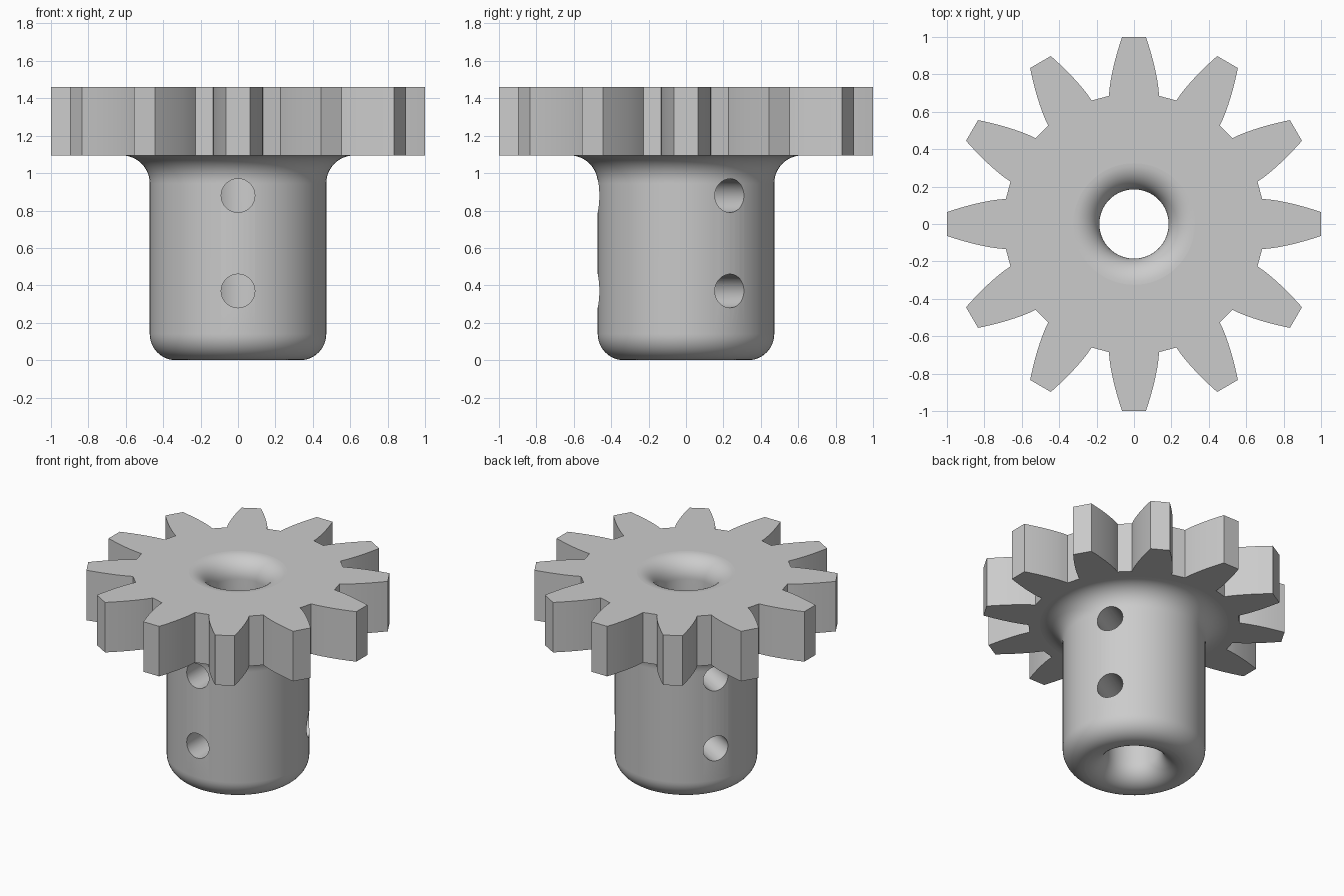
import bpy, bmesh
from math import sin, cos, pi, radians
from mathutils import Matrix, Vector

if "Cube" in bpy.data.objects:
    bpy.data.objects.remove(bpy.data.objects["Cube"])

TEETH, SIDES = 12, 96
TOP, UNDER = 1.46, 1.095          # gear plate heights
BORE, HUB, FILLET = 0.185, 0.472, 0.14

grey = bpy.data.materials.new("plain grey")
grey.use_nodes = True
grey.diffuse_color = (0.6, 0.6, 0.6, 1)
grey.node_tree.nodes["Principled BSDF"].inputs["Base Color"].default_value = (0.6, 0.6, 0.6, 1)


def add_object(name, bm):
    mesh = bpy.data.meshes.new(name)
    bm.to_mesh(mesh)
    bm.free()
    obj = bpy.data.objects.new(name, mesh)
    bpy.context.collection.objects.link(obj)
    return obj


def arc(cx, cz, r, start, end, steps=12):
    angles = [radians(start + (end - start) * i / steps) for i in range(steps + 1)]
    return [(cx + r * cos(a), cz + r * sin(a)) for a in angles]


def loop_edges(bm, verts):
    return [bm.edges.get((a, b)) or bm.edges.new((a, b))
            for a, b in zip(verts, verts[1:] + verts[:1])]


def skin(bm, rings):
    for low, high in zip(rings, rings[1:]):
        for i in range(len(low)):
            j = (i + 1) % len(low)
            bm.faces.new((low[i], low[j], high[j], high[i]))


bm = bmesh.new()

# Bore and hub: flared bore, rounded lower rim, hub wall, fillet under the plate
profile = (arc(BORE + FILLET, TOP - FILLET, FILLET, 90, 180)
           + arc(BORE + FILLET, FILLET, FILLET, 180, 270)
           + arc(HUB - FILLET, FILLET, FILLET, 270, 360)
           + arc(HUB + 0.15, UNDER - 0.15, 0.15, 180, 90))
rings = [[bm.verts.new((r * cos(2 * pi * i / SIDES), r * sin(2 * pi * i / SIDES), z))
          for i in range(SIDES)] for r, z in profile]
skin(bm, rings)

# Gear plate: one tooth flank, mirrored and repeated round the rim
flank = [(0.685 + 0.315 * t, 0.134 - 0.07 * t ** 1.5) for t in [i / 8 for i in range(9)]]
tooth = [(r, -w) for r, w in flank] + flank[::-1]
outline = []
for k in range(TEETH):
    turn = Matrix.Rotation(2 * pi * k / TEETH, 3, 'Z')
    outline += [turn @ Vector((x, y, 0)) for x, y in tooth]
rim = [[bm.verts.new((p.x, p.y, z)) for p in outline] for z in (UNDER, TOP)]
skin(bm, rim)

# Flat faces of the plate between rim and hub
for outer, inner, way in ((rim[1], rings[0], 1), (rim[0], rings[-1], -1)):
    bmesh.ops.triangle_fill(bm, use_beauty=True, normal=(0, 0, way),
                            edges=loop_edges(bm, outer) + loop_edges(bm, inner))
bmesh.ops.recalc_face_normals(bm, faces=bm.faces)
gear = add_object("pinion_gear", bm)
gear.data.materials.append(grey)

# Radial pin holes: two rows of three
bm = bmesh.new()
for angle in (-90, 30, 150):
    for z in (0.37, 0.88):
        place = (Matrix.Translation((0, 0, z)) @ Matrix.Rotation(radians(angle), 4, 'Z')
                 @ Matrix.Translation((0.35, 0, 0)) @ Matrix.Rotation(pi / 2, 4, 'Y'))
        bmesh.ops.create_cone(bm, cap_ends=True, segments=40, radius1=0.09,
                              radius2=0.09, depth=0.5, matrix=place)
cutter = add_object("hole_cutter", bm)
cutter.hide_render = True

cut = gear.modifiers.new("pin holes", 'BOOLEAN')
cut.operation = 'DIFFERENCE'
cut.solver = 'EXACT'
cut.object = cutter

bpy.ops.object.select_all(action='DESELECT')
gear.select_set(True)
bpy.context.view_layer.objects.active = gear
bpy.ops.object.modifier_apply(modifier=cut.name)
bpy.data.objects.remove(cutter)

# Smooth curves, flat plate faces
bpy.ops.object.shade_smooth_by_angle(angle=radians(30))
for face in gear.data.polygons:
    face.material_index = 0
    if abs(face.normal.z) > 0.9995:
        face.use_smooth = False
